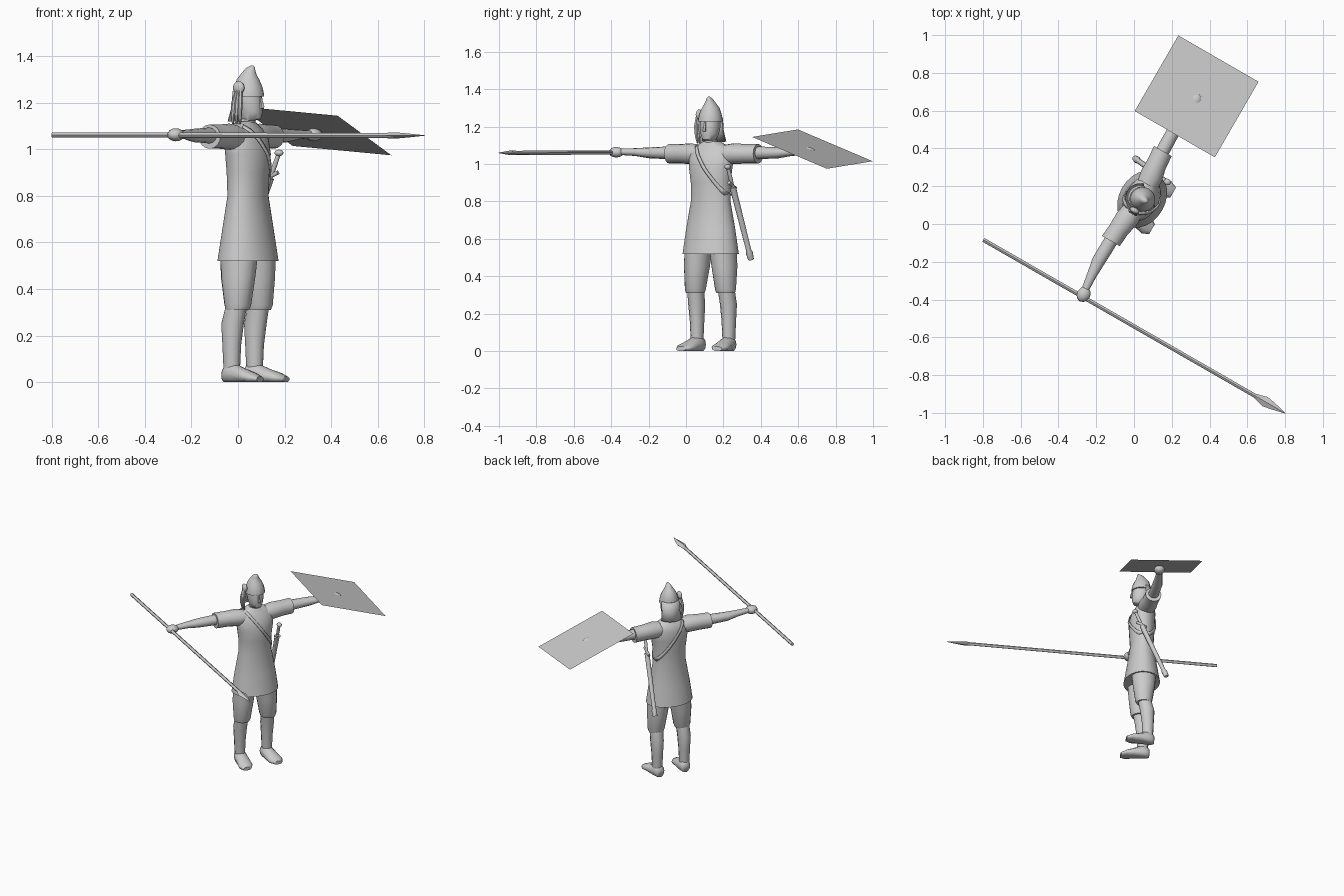
import bpy, bmesh, math
from mathutils import Matrix, Vector

cube = bpy.data.objects.get("Cube")
if cube:
    bpy.data.objects.remove(cube)

grey = bpy.data.materials.new("plain_grey")
grey.use_nodes = True
grey.diffuse_color = (0.6, 0.6, 0.6, 1)
grey.node_tree.nodes["Principled BSDF"].inputs["Base Color"].default_value = (0.6, 0.6, 0.6, 1)

# Body frame: x forward, y to the figure's left
BODY = Matrix.Translation((0.043, 0.132, 0)) @ Matrix.Rotation(math.radians(-30), 4, 'Z')


def finish(name, bm, angle=45, thick=0):
    bmesh.ops.recalc_face_normals(bm, faces=bm.faces)
    mesh = bpy.data.meshes.new(name)
    bm.to_mesh(mesh)
    bm.free()
    mesh.materials.append(grey)
    ob = bpy.data.objects.new(name, mesh)
    bpy.context.collection.objects.link(ob)
    ob.matrix_world = BODY
    if thick:
        mod = ob.modifiers.new("thickness", 'SOLIDIFY')
        mod.thickness = thick
        mod.offset = 0
    bpy.ops.object.select_all(action='DESELECT')
    ob.select_set(True)
    bpy.context.view_layer.objects.active = ob
    bpy.ops.object.shade_smooth_by_angle(angle=math.radians(angle))
    return ob


def loft(name, rings, axis='Z', n=16, arc=None, angle=45, thick=0, turn=0):
    """Rings are (position, centre u, centre v, radius u, radius v) along an axis."""
    bm = bmesh.new()
    start, end = arc or (0, 360)
    rows = []
    for p, cu, cv, ru, rv in rings:
        row = []
        for i in range(n + bool(arc)):
            t = math.radians(start + (end - start) * i / n + turn)
            u, v = cu + ru * math.cos(t), cv + rv * math.sin(t)
            row.append(bm.verts.new({'X': (p, u, v), 'Y': (u, p, v), 'Z': (u, v, p)}[axis]))
        rows.append(row)
    for a, b in zip(rows, rows[1:]):
        for i in range(n):
            j = (i + 1) % len(a)
            bm.faces.new((a[i], a[j], b[j], b[i]))
    if not arc:
        bm.faces.new(rows[0])
        bm.faces.new(rows[-1])
    return finish(name, bm, angle, thick)


def rod(name, path, n=10):
    """Round bar through (point, radius) pairs."""
    bm = bmesh.new()
    rows = []
    d = (Vector(path[-1][0]) - Vector(path[0][0])).normalized()
    rot = d.to_track_quat('Z', 'Y')
    for p, r in path:
        rows.append([bm.verts.new(Vector(p) + rot @ Vector((r * math.cos(k * math.tau / n),
                     r * math.sin(k * math.tau / n), 0))) for k in range(n)])
    for a, b in zip(rows, rows[1:]):
        for i in range(n):
            bm.faces.new((a[i], a[i - 1], b[i - 1], b[i]))
    bm.faces.new(rows[0])
    bm.faces.new(rows[-1])
    return finish(name, bm)


def ball(name, centre, size):
    bm = bmesh.new()
    bmesh.ops.create_uvsphere(bm, u_segments=12, v_segments=8, radius=1,
                              matrix=Matrix.Translation(centre) @ Matrix.Diagonal((*size, 1)))
    return finish(name, bm, 60)


# Tunic
TORSO = [(.52, 0, 0, .122, .16), (.65, 0, 0, .1, .142), (.8, 0, 0, .078, .115),
         (.9, 0, 0, .084, .114), (.98, 0, 0, .088, .125), (1.05, -.01, 0, .08, .135),
         (1.09, -.015, 0, .06, .105), (1.12, -.012, 0, .038, .05)]
loft("tunic", TORSO, n=24)

# Head, neck and nose
loft("head", [(1.08, -.01, 0, .036, .036), (1.125, -.005, 0, .036, .037), (1.13, .014, 0, .045, .035),
              (1.16, .01, 0, .056, .048), (1.2, .006, 0, .06, .055), (1.26, 0, 0, .058, .055)], angle=60)
loft("nose", [(1.175, .066, 0, .014, .01), (1.185, .066, 0, .015, .01), (1.225, .062, 0, .005, .006)], n=6)

# Pointed helmet with forward-leaning tip and neck guard
loft("helmet", [(1.228, .003, 0, .068, .065), (1.24, .003, 0, .067, .064), (1.27, .002, 0, .061, .058),
                (1.3, 0, 0, .05, .046), (1.32, .002, 0, .037, .033), (1.34, .008, 0, .026, .02),
                (1.353, .015, 0, .018, .013), (1.36, .02, 0, .007, .005)], n=20, angle=60)
loft("neck_guard", [(1.25, 0, 0, .064, .062), (1.18, -.006, 0, .063, .064), (1.12, -.016, 0, .07, .074)],
     arc=(105, 255), thick=.006)

# Plaited side lock on the right of the head
ball("lock_knot", (-.004, -.073, 1.265), (.028, .016, .028))
for k in (-1, 0, 1):
    rod("lock_strand", [((k * .008, -.078, 1.26), .008), ((k * .016 - .005, -.086, 1.2), .011),
                        ((k * .018 - .01, -.084, 1.15), .009), ((k * .018 - .012, -.078, 1.11), .004)], 6)

for side, tag in ((1, "left"), (-1, "right")):
    s = side
    # Arms: sleeve, bare arm and fist
    loft(tag + "_sleeve", [(s * .06, -.012, 1.05, .055, .05), (s * .13, -.018, 1.055, .062, .056),
                           (s * .2, -.026, 1.055, .054, .052), (s * .275, -.032, 1.055, .054, .052)], 'Y')
    loft(tag + "_arm", [(s * .22, -.032, 1.06, .036, .036), (s * .33, -.034, 1.06, .036, .032),
                        (s * .4, -.036, 1.06, .035, .029), (s * .48, -.03, 1.064, .026, .021),
                        (s * .56, -.022, 1.065, .02, .017)], 'Y', 12)
    ball(tag + "_fist", (-.016, s * .592, 1.063), (.036, .042, .028))
    # Legs: breeches, calf and shoe
    loft(tag + "_breeches", [(.56, 0, s * .075, .085, .073), (.45, 0, s * .085, .076, .068),
                             (.33, .003, s * .093, .058, .056), (.31, .002, s * .094, .05, .05)], angle=35)
    loft(tag + "_calf", [(.34, 0, s * .094, .046, .045), (.25, -.02, s * .098, .05, .044),
                         (.16, -.024, s * .098, .041, .038), (.05, -.024, s * .098, .036, .033)], n=12)
    loft(tag + "_shoe", [(-.066, s * .093, .03, .022, .03), (-.05, s * .094, .035, .036, .045),
                         (-.015, s * .097, .035, .043, .05), (.04, s * .102, .026, .046, .034),
                         (.09, s * .108, .018, .05, .024), (.125, s * .112, .012, .03, .013)], 'X', 12, angle=60)
# Flatten the soles at ground level
for ob in bpy.context.collection.objects:
    if ob.name.endswith("_shoe"):
        for v in ob.data.vertices:
            v.co.z = max(v.co.z, 0)


def torso_radii(z):
    for a, b in zip(TORSO, TORSO[1:]):
        if a[0] <= z <= b[0]:
            t = (z - a[0]) / (b[0] - a[0])
            return [p + (q - p) * t for p, q in zip(a, b)][1:]


# Shoulder strap: right shoulder to left hip, front and back
for way, tag in ((1, "front"), (-1, "back")):
    bm = bmesh.new()
    pairs = []
    for i in range(15):
        y = -.075 + .187 * i / 14
        z = .995 - 1.4 * y
        pair = []
        for e in (-.009, .009):
            yy, zz = y + e * .81, z + e * .58
            c, _, a, b = torso_radii(min(zz, 1.119))
            x = c + way * (a * math.sqrt(max(0, 1 - (yy / b) ** 2)) + .005)
            pair.append(bm.verts.new((x, yy, zz)))
        pairs.append(pair)
    for p, q in zip(pairs, pairs[1:]):
        bm.faces.new((p[0], p[1], q[1], q[0]))
    finish("strap_" + tag, bm, thick=.007)

# Sword hanging at the left hip
top, tip = Vector((.07, .145, .985)), Vector((-.14, .168, .49))
at = lambda t: top.lerp(tip, t)
rod("scabbard", [(at(.22), .017), (at(.9), .014), (at(.93), .019), (at(1), .016)])
rod("sword_grip", [(at(0), .009), (at(.1), .011), (at(.22), .009)])
ball("sword_pommel", at(0), (.02, .017, .014))
rod("sword_guard", [(at(.2) + Vector((-.035, 0, -.015)), .009), (at(.2) + Vector((.035, 0, .015)), .009)])

# Spear across the right fist
rod("spear_shaft", [((-.62, -.607, 1.062), .011), ((1.08, -.603, 1.06), .011)], 8)
loft("spear_head", [(1.04, -.603, 1.06, .012, .012), (1.1, -.603, 1.06, .028, .012),
                    (1.15, -.603, 1.06, .019, .008), (1.225, -.603, 1.06, .001, .001)], 'X', 4, angle=20)

# Flat rectangular shield held over the left arm, tilted outward
bm = bmesh.new()
bmesh.ops.create_grid(bm, x_segments=1, y_segments=1, size=1,
                      matrix=Matrix.Translation((-.022, .615, 1.08)) @ Matrix.Diagonal((.245, .231, 1, 1)))
for v in bm.verts:
    v.co.z -= .082 * (v.co.x + .022) + .368 * (v.co.y - .615)
finish("shield", bm)
